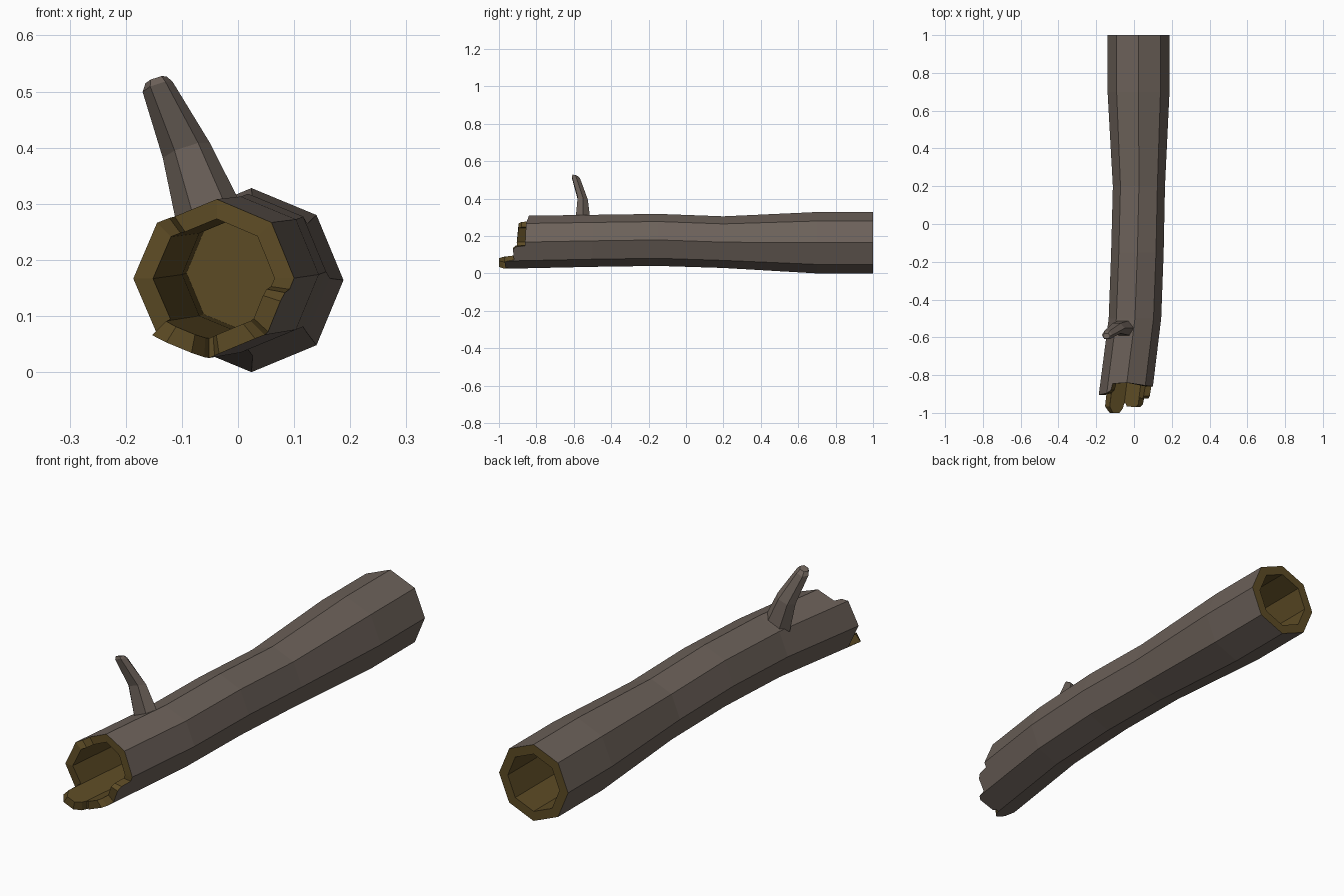
import bpy, bmesh, math

if "Cube" in bpy.data.objects:
    bpy.data.objects.remove(bpy.data.objects["Cube"])


def material(name, rgb):
    m = bpy.data.materials.new(name)
    m.diffuse_color = (*rgb, 1)
    m.use_nodes = True
    m.node_tree.nodes["Principled BSDF"].inputs["Base Color"].default_value = m.diffuse_color
    return m


BARK = material("grey brown bark", (0.150, 0.120, 0.101))
WOOD = material("bare inner wood", (0.108, 0.070, 0.018))

# Trunk sections along its length: y, centre x, centre z, radius
SECTIONS = [(1, .024, .164, .164), (.7, .024, .164, .164), (.2, .026, .167, .138),
            (-.15, .018, .179, .139), (-.5, .005, .174, .139), (-1, -.058, .165, .141)]
INNER = 0.75          # hollow radius relative to the bark
BREAK = -0.8          # where the ragged break begins

# Ragged break outline: octagon corner number (0 = +x side), y
RIM = [(0, -.86), (1, -.855), (2, -.84), (2.75, -.845), (2.8, -.88), (3, -.895), (4, -.905),
       (4.97, -.895), (5, -.965), (5.2, -.99), (5.3, -1), (5.75, -1), (5.95, -.975), (6, -.95),
       (6.1, -.95), (6.2, -.965), (6.85, -.97), (7, -.955), (7.05, -.92), (7.6, -.925),
       (7.75, -.91), (7.8, -.86)]


def point(t, y, scale=1.0):
    """Point on the octagonal trunk at corner position t and length y."""
    for a, b in zip(SECTIONS, SECTIONS[1:]):
        if y >= b[0]:
            break
    f = (y - a[0]) / (b[0] - a[0])
    cx, cz, r = (a[i] + (b[i] - a[i]) * f for i in (1, 2, 3))
    r *= scale
    k = math.floor(t)
    u = t - k
    p, q = k * math.pi / 4, (k + 1) * math.pi / 4
    return (cx + r * (math.cos(p) * (1 - u) + math.cos(q) * u), y,
            cz + r * (math.sin(p) * (1 - u) + math.sin(q) * u))


def finish(bm, name, mats):
    bmesh.ops.remove_doubles(bm, verts=bm.verts, dist=1e-5)
    me = bpy.data.meshes.new(name)
    bm.to_mesh(me)
    bm.free()
    for m in mats:
        me.materials.append(m)
    ob = bpy.data.objects.new(name, me)
    bpy.context.collection.objects.link(ob)
    return ob


# Hollow trunk
bm = bmesh.new()


def face(pts, mat):
    f = bm.faces.new([bm.verts.new(p) for p in pts])
    f.material_index = mat


def tube(ys, scale, mat, inward):
    """Octagonal skin through the given stations, running towards -y."""
    for y0, y1 in zip(ys, ys[1:]):
        for k in range(8):
            quad = [point(k, y0, scale), point(k + 1, y0, scale),
                    point(k + 1, y1, scale), point(k, y1, scale)]
            face(quad[::-1] if inward else quad, mat)


tube([1, .7, .2, -.15, -.5, BREAK], 1, 0, False)
tube([1, .7, .4], INNER, 1, True)
tube([-.3, -.5, BREAK], INNER, 1, True)
# walls closing the two hollows
face([point(k, .4, INNER) for k in range(8)][::-1], 1)
face([point(k, -.3, INNER) for k in range(8)], 1)
# flat sawn back end
for k in range(8):
    face([point(k, 1, INNER), point(k + 1, 1, INNER), point(k + 1, 1), point(k, 1)], 1)
# ragged front end
for (t0, y0), (t1, y1) in zip(RIM, RIM[1:] + [(8, RIM[0][1])]):
    face([point(t0, BREAK), point(t1, BREAK), point(t1, y1), point(t0, y0)], 0)
    face([point(t0, y0, INNER), point(t1, y1, INNER),
          point(t1, BREAK, INNER), point(t0, BREAK, INNER)], 1)
    face([point(t0, y0), point(t1, y1), point(t1, y1, INNER), point(t0, y0, INNER)], 1)
finish(bm, "hollow_trunk", [BARK, WOOD])

# Branch stub: centre x, y, z, half width x, half width y
RINGS = [(-.05, -.55, .275, .058, .04), (-.092, -.552, .395, .042, .027),
         (-.143, -.588, .508, .027, .022), (-.146, -.593, .521, .019, .014)]
bm = bmesh.new()
rings = []
for cx, cy, cz, hx, hy in RINGS:
    ring = []
    for k in range(6):
        dx = hx * math.cos(k * math.pi / 3)
        dy = hy * math.sin(k * math.pi / 3) / math.sin(math.pi / 3)
        ring.append(bm.verts.new((cx + dx, cy + dy, cz + .32 * dx - .25 * dy)))
    rings.append(ring)
for a, b in zip(rings, rings[1:]):
    for k in range(6):
        j = (k + 1) % 6
        bm.faces.new((a[k], a[j], b[j], b[k]))
bm.faces.new(rings[-1])
bm.faces.new(rings[0][::-1])
finish(bm, "branch_stub", [BARK])
